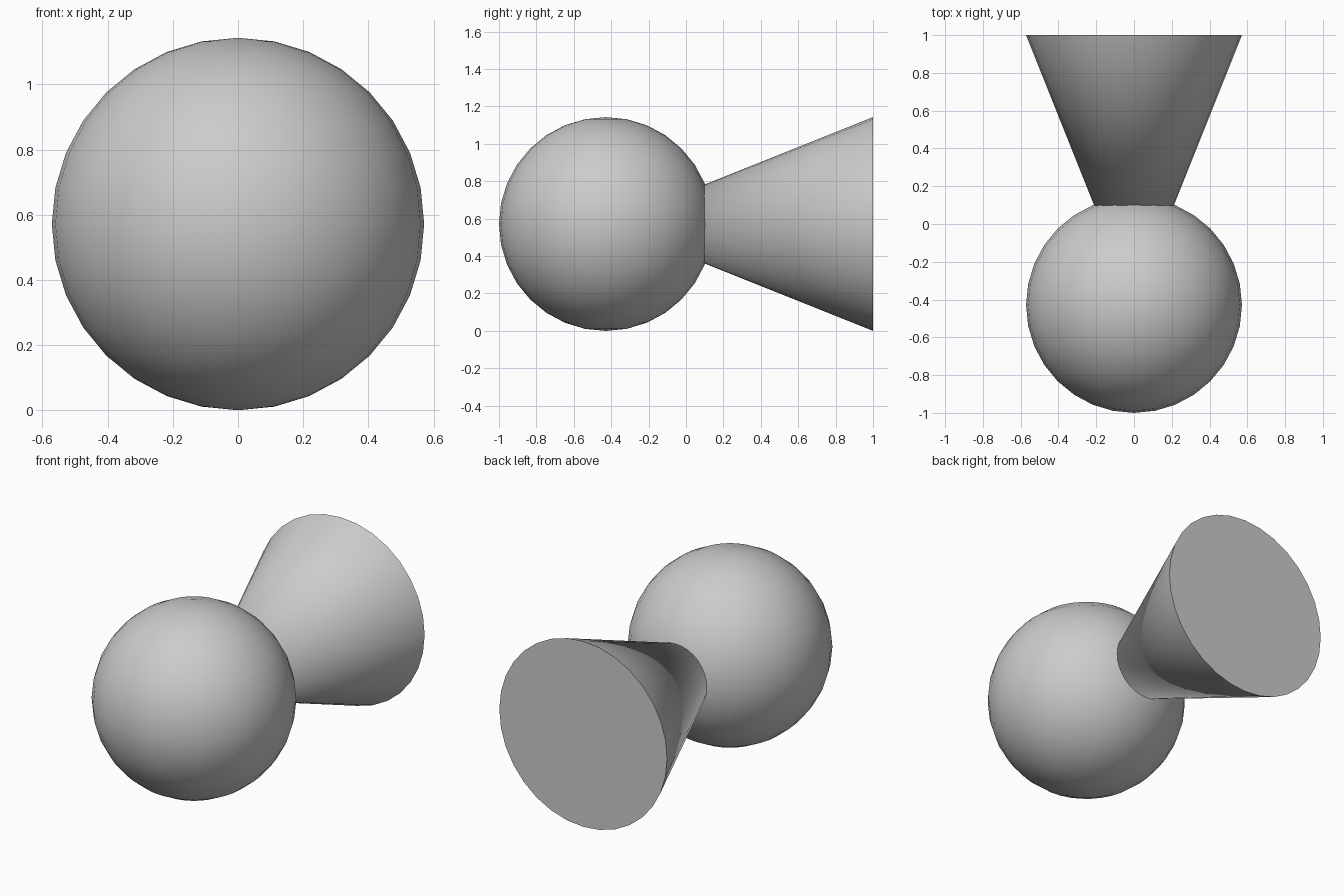
import bpy
from math import pi

if "Cube" in bpy.data.objects:
    bpy.data.objects.remove(bpy.data.objects["Cube"], do_unlink=True)

LENGTH = 2 / 1.4          # cone height; its tip sits at the ball's centre
RADIUS = 0.4 * LENGTH     # shared by the ball and the cone's base
CENTRE_Y = RADIUS - 1

grey = bpy.data.materials.new("light grey")
grey.use_nodes = True
colour = (0.6, 0.6, 0.6, 1)
grey.diffuse_color = colour
grey.node_tree.nodes["Principled BSDF"].inputs["Base Color"].default_value = colour


def finish(name):
    part = bpy.context.object
    part.name = name
    part.data.materials.append(grey)
    bpy.ops.object.shade_smooth_by_angle(angle=pi / 6)


# Round ball at the front
bpy.ops.mesh.primitive_uv_sphere_add(segments=32, ring_count=16, radius=RADIUS,
                                     location=(0, CENTRE_Y, RADIUS))
finish("ball")

# Cone widening to a flat base at the back
bpy.ops.mesh.primitive_cone_add(vertices=32, radius1=RADIUS, radius2=0, depth=LENGTH,
                                location=(0, CENTRE_Y + LENGTH / 2, RADIUS),
                                rotation=(pi / 2, 0, 0))
finish("flared_cone")
